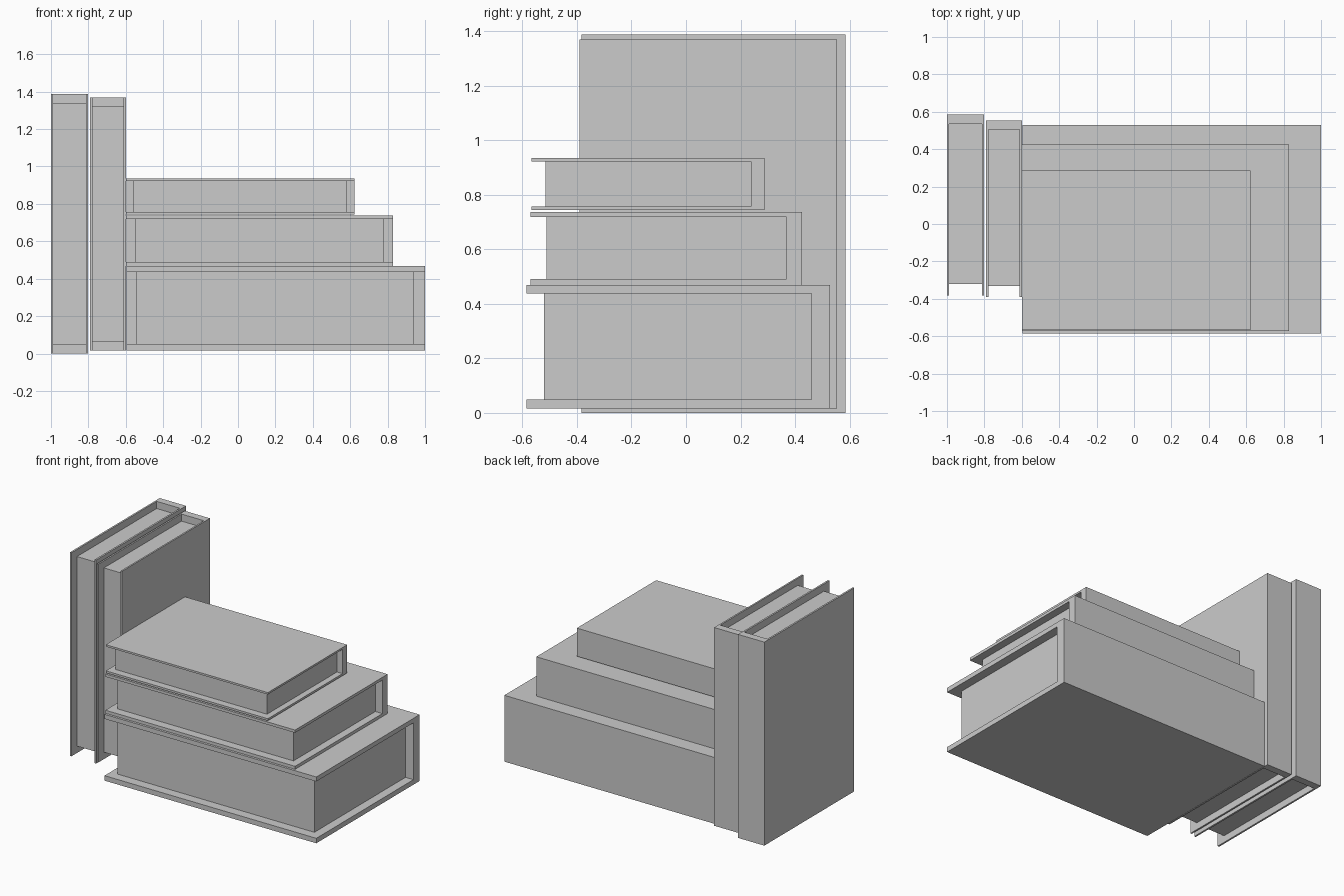
import bpy, bmesh

if "Cube" in bpy.data.objects:
    bpy.data.objects.remove(bpy.data.objects["Cube"])

# Each book is defined by its outer cover box and its inner page block.
# "axis" is the direction in which the boards are stacked (0 = x, 2 = z).


def box(name, lo, hi):
    bm = bmesh.new()
    bmesh.ops.create_cube(bm, size=1)
    for v in bm.verts:
        v.co = [(lo[i] + hi[i]) / 2 + v.co[i] * (hi[i] - lo[i]) for i in range(3)]
    make_object(name, bm)


def make_object(name, bm):
    bmesh.ops.recalc_face_normals(bm, faces=bm.faces)
    me = bpy.data.meshes.new(name)
    bm.to_mesh(me)
    bm.free()
    ob = bpy.data.objects.new(name, me)
    bpy.context.collection.objects.link(ob)


def cover(name, axis, lo, hi, plo, phi):
    # C-shaped section (two boards and a spine at the back), extruded along the book
    a0, a1, b0, b1 = lo[axis], hi[axis], plo[axis], phi[axis]
    front, back, inner = lo[1], hi[1], phi[1]
    profile = [(a0, front), (b0, front), (b0, inner), (b1, inner),
               (b1, front), (a1, front), (a1, back), (a0, back)]
    length = 2 - axis

    def point(a, y, l):
        p = [0, y, 0]
        p[axis], p[length] = a, l
        return p

    bm = bmesh.new()
    face = bm.faces.new([bm.verts.new(point(a, y, lo[length])) for a, y in profile])
    geom = bmesh.ops.extrude_face_region(bm, geom=[face], use_keep_orig=True)["geom"]
    for v in geom:
        if isinstance(v, bmesh.types.BMVert):
            v.co[length] = hi[length]
    make_object(name, bm)


def book(name, axis, lo, hi, plo, phi):
    cover(name + "_cover", axis, lo, hi, plo, phi)
    box(name + "_pages", plo, phi)


# Standing books
book("tall_book_left", 0, (-1.0, -0.383, 0.0), (-0.802, 0.585, 1.387),
     (-0.988, -0.322, 0.046), (-0.814, 0.535, 1.338))
book("tall_book_right", 0, (-0.79, -0.391, 0.017), (-0.60, 0.554, 1.368),
     (-0.779, -0.331, 0.064), (-0.611, 0.504, 1.32))

# Stacked books, bottom to top
book("bottom_book", 2, (-0.597, -0.585, 0.016), (1.0, 0.528, 0.468),
     (-0.545, -0.52, 0.05), (0.94, 0.461, 0.437))
book("middle_book", 2, (-0.60, -0.571, 0.469), (0.83, 0.426, 0.737),
     (-0.551, -0.512, 0.49), (0.777, 0.369, 0.718))
book("top_book", 2, (-0.60, -0.567, 0.743), (0.622, 0.287, 0.935),
     (-0.561, -0.516, 0.757), (0.58, 0.238, 0.922))
